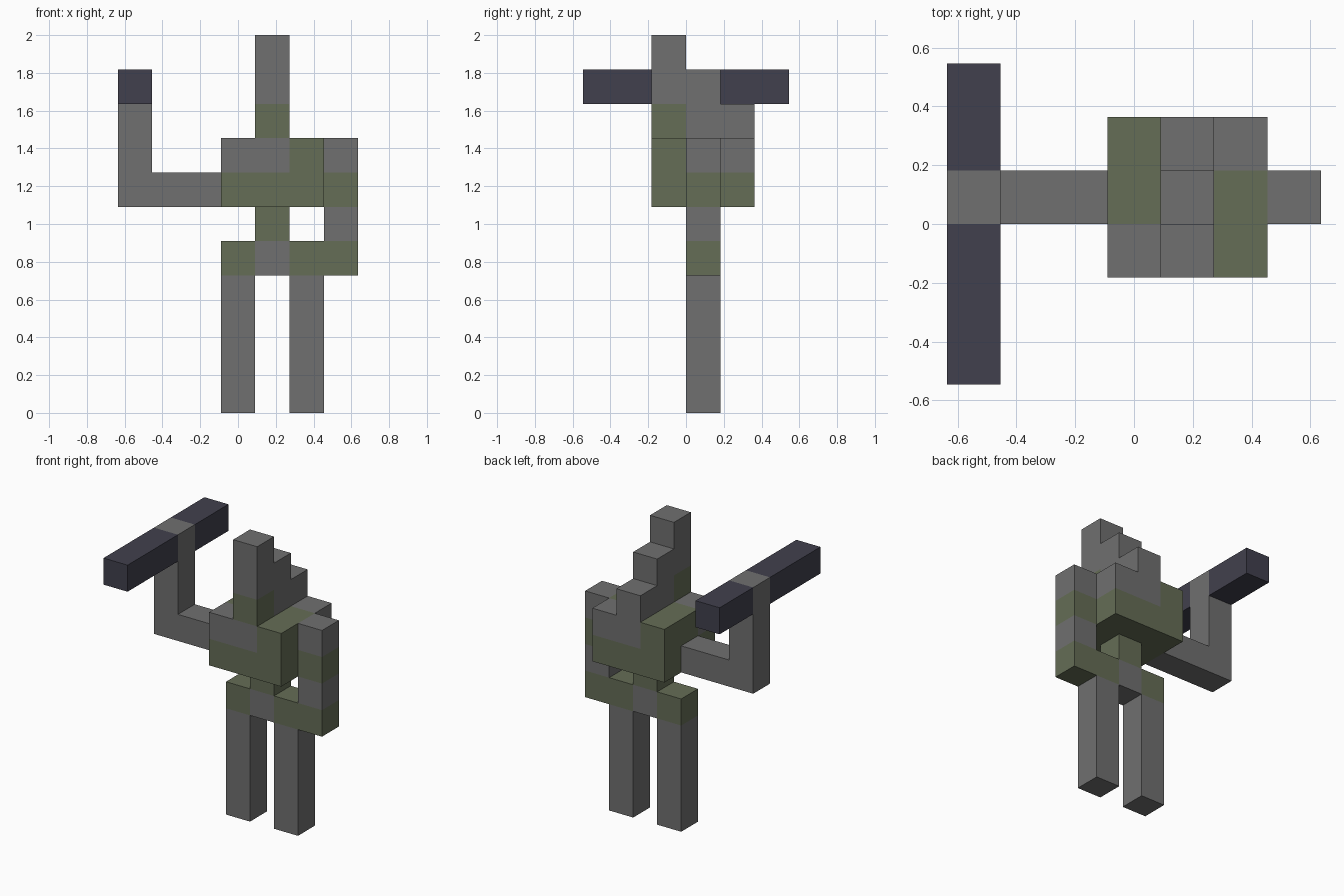
import bpy
import bmesh
from mathutils import Vector

if "Cube" in bpy.data.objects:
    bpy.data.objects.remove(bpy.data.objects["Cube"], do_unlink=True)

U = 2 / 11                                # edge of one block
ORIGIN = Vector((-3.5, -3, 0))            # grid corner, in blocks


def material(name, rgb):
    m = bpy.data.materials.new(name)
    m.use_nodes = True
    m.diffuse_color = (*rgb, 1)
    bsdf = m.node_tree.nodes["Principled BSDF"]
    bsdf.inputs["Base Color"].default_value = (*rgb, 1)
    bsdf.inputs["Roughness"].default_value = 0.9
    return m


GREY, GREEN, DARK = range(3)
MATERIALS = [material("stone grey", (0.162, 0.162, 0.162)),
             material("moss green", (0.130, 0.153, 0.093)),
             material("dark slate", (0.053, 0.051, 0.075))]

cells = {}                                # block position -> (part, colour)


def fill(part, xs, ys, zs, colour):
    """Fill an inclusive range of blocks; later fills repaint earlier ones."""
    for x in range(xs[0], xs[-1] + 1):
        for y in range(ys[0], ys[-1] + 1):
            for z in range(zs[0], zs[-1] + 1):
                cells[x, y, z] = (part, colour)


# Legs, hips and waist
fill("right_leg", [3], [3], [0, 3], GREY)
fill("left_leg", [5], [3], [0, 3], GREY)
fill("hips", [3, 5], [3], [4], GREEN)
fill("hips", [4], [3], [4], GREY)
fill("waist", [4], [3], [5], GREEN)

# Torso: mossy lower layer, mottled upper layer
fill("torso", [3, 5], [2, 4], [6], GREEN)
fill("torso", [3, 5], [2, 4], [7], GREY)
fill("torso", [3], [3, 4], [7], GREEN)
fill("torso", [5], [2, 3], [7], GREEN)

# Head with a crest stepping down to the back
fill("head", [4], [2], [8], GREEN)
fill("head", [4], [2], [9, 10], GREY)
fill("crest", [4], [3], [8, 9], GREY)
fill("crest", [4], [4], [8], GREY)

# Hanging left arm with alternating bands
for z in range(4, 8):
    fill("left_arm", [6], [3], [z], GREY if z % 2 else GREEN)

# Raised right arm gripping a bar
fill("right_arm", [0, 2], [3], [6], GREY)
fill("right_arm", [0], [3], [7, 9], GREY)
fill("bar_front", [0], [0, 2], [9], DARK)
fill("bar_back", [0], [4, 5], [9], DARK)


def build(part):
    """Mesh the outer faces of one part and merge flat same-coloured areas."""
    bm = bmesh.new()
    for pos, (owner, colour) in cells.items():
        if owner != part:
            continue
        centre = Vector(pos) + Vector((0.5, 0.5, 0.5)) + ORIGIN
        for axis in range(3):
            for sign in (-1, 1):
                n = Vector((0, 0, 0))
                n[axis] = sign
                if tuple(int(p + d) for p, d in zip(pos, n)) in cells:
                    continue
                a = Vector((0, 0, 0))
                a[(axis + 1) % 3] = 1
                b = n.cross(a)
                corners = (-a - b, a - b, a + b, b - a)
                face = bm.faces.new([bm.verts.new((centre + (n + c) / 2) * U)
                                     for c in corners])
                face.material_index = colour
    bmesh.ops.remove_doubles(bm, verts=bm.verts[:], dist=0.001)
    bmesh.ops.dissolve_limit(bm, angle_limit=0.01, verts=bm.verts[:],
                             edges=bm.edges[:], delimit={'MATERIAL'})
    mesh = bpy.data.meshes.new(part)
    for m in MATERIALS:
        mesh.materials.append(m)
    bm.to_mesh(mesh)
    bm.free()
    bpy.context.scene.collection.objects.link(bpy.data.objects.new(part, mesh))


for part in dict.fromkeys(owner for owner, _ in cells.values()):
    build(part)
